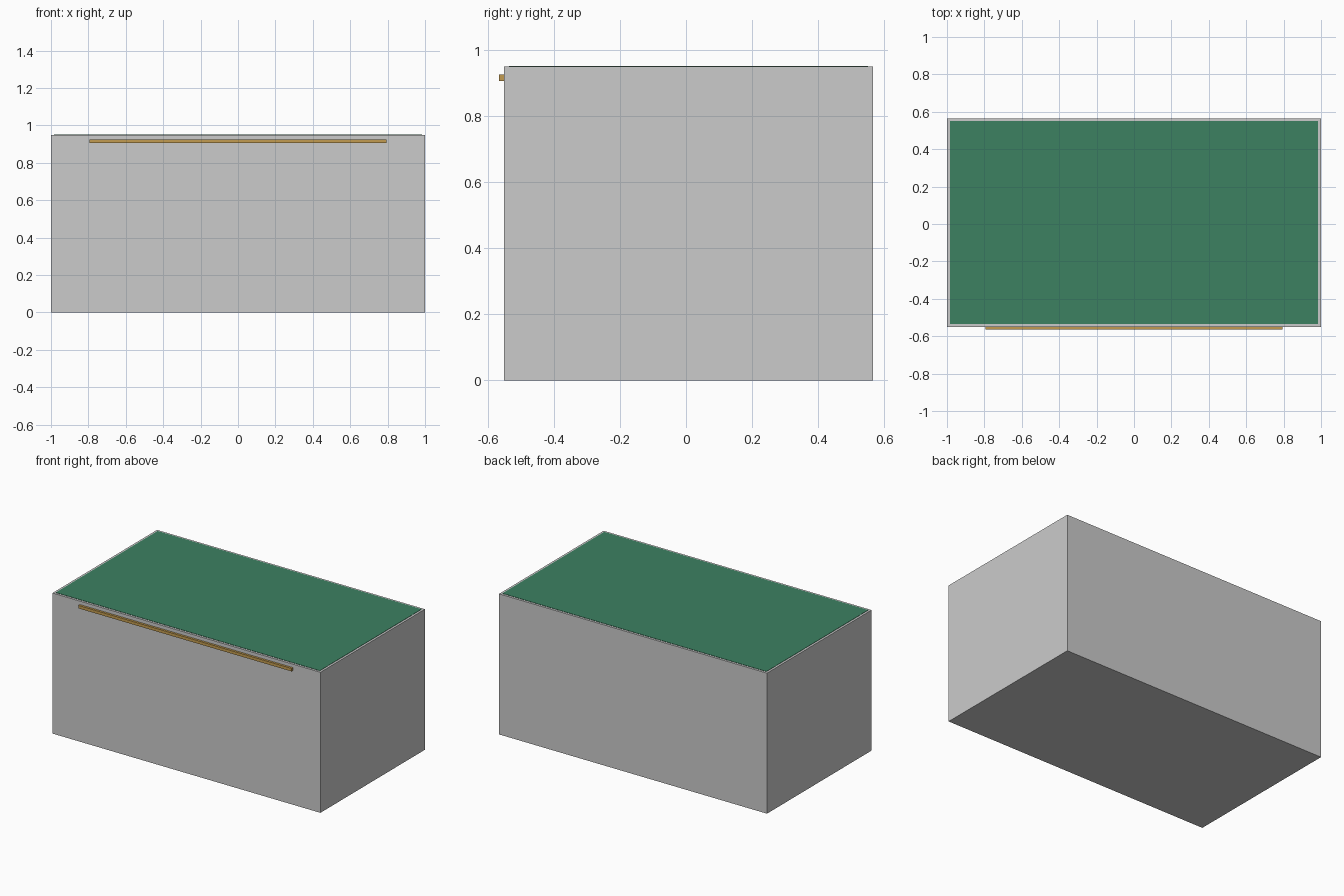
import bpy

if "Cube" in bpy.data.objects:
    bpy.data.objects.remove(bpy.data.objects["Cube"])


def material(name, rgb):
    m = bpy.data.materials.new(name)
    m.diffuse_color = (*rgb, 1)
    m.use_nodes = True
    m.node_tree.nodes["Principled BSDF"].inputs["Base Color"].default_value = m.diffuse_color
    return m


def box(name, x, y, z, mat=None):
    """Box from (min, max) ranges on each axis."""
    centre = [(a + b) / 2 for a, b in (x, y, z)]
    bpy.ops.mesh.primitive_cube_add(size=1, location=centre)
    ob = bpy.context.object
    ob.name = name
    ob.scale = [b - a for a, b in (x, y, z)]
    bpy.ops.object.transform_apply(location=False, rotation=False, scale=True)
    if mat:
        ob.data.materials.append(mat)
    return ob


def disc(name, radius, z0, z1, mat):
    """Upright cylinder between two heights."""
    bpy.ops.mesh.primitive_cylinder_add(vertices=48, radius=radius, depth=z1 - z0,
                                        location=(0, 0.008, (z0 + z1) / 2))
    ob = bpy.context.object
    ob.name = name
    ob.data.materials.append(mat)
    bpy.ops.object.shade_smooth_by_angle()
    return ob


green = material("green_felt", (0.045, 0.22, 0.12))
brass = material("brass", (0.54, 0.33, 0.08))
wood = material("dark_wood", (0.09, 0.045, 0.02))

# Outer body
box("body", (-1, 1), (-0.55, 0.565), (0, 0.948))

# Felt playing surface, with a thin grey border left around it
box("felt_top", (-0.985, 0.985), (-0.535, 0.55), (0.90, 0.95), green)

# Brass rail along the front edge
box("front_rail", (-0.795, 0.795), (-0.565, -0.548), (0.905, 0.925), brass)

# Round pedestal enclosed by the body
disc("pedestal_base", 0.43, 0.002, 0.05, wood)
disc("pedestal_column", 0.12, 0.05, 0.90, wood)
